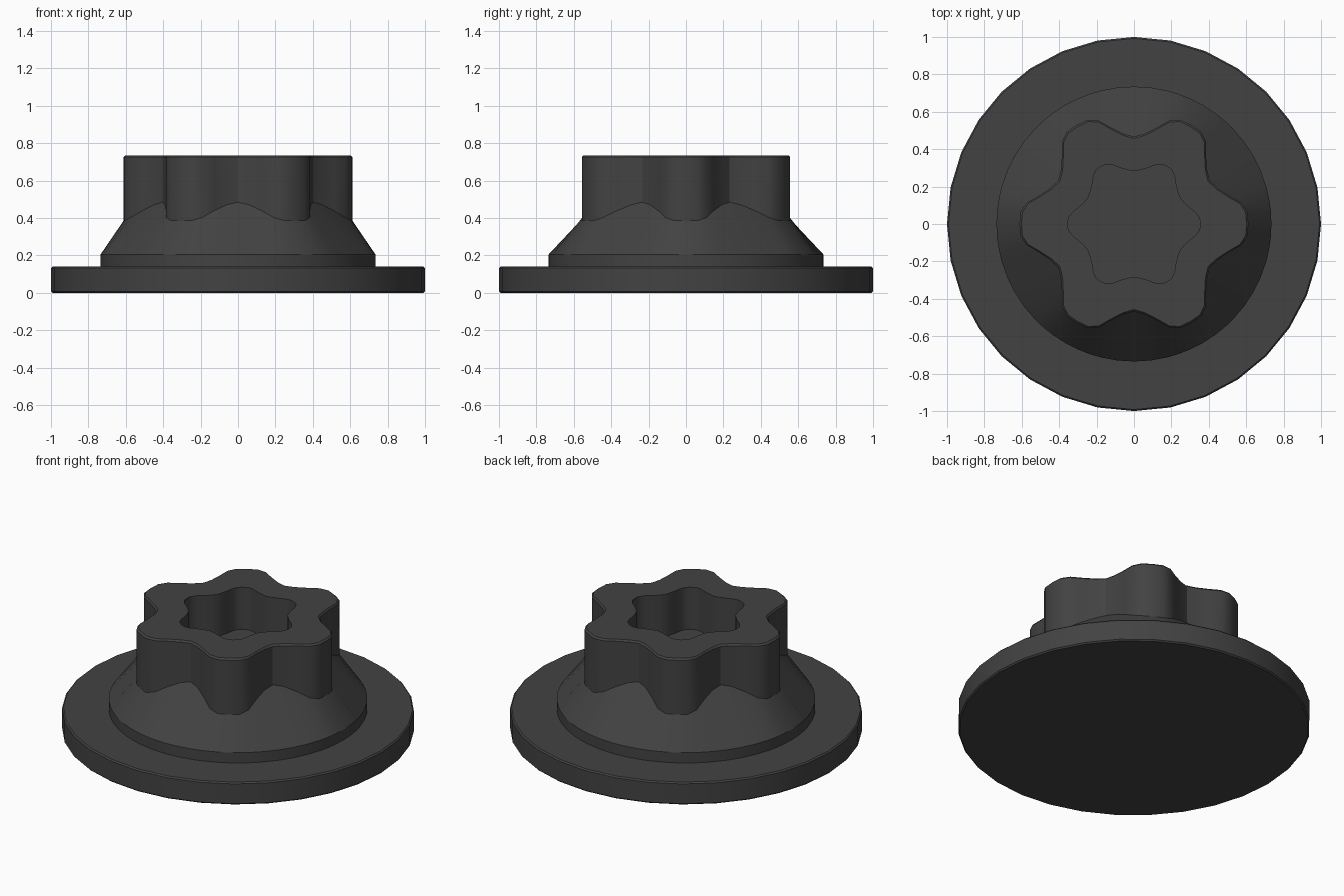
import bpy, bmesh
from math import cos, sin, radians

if "Cube" in bpy.data.objects:
    bpy.data.objects.remove(bpy.data.objects["Cube"])

dark = bpy.data.materials.new("dark_plastic")
dark.diffuse_color = (0.055, 0.055, 0.055, 1)
dark.use_nodes = True
dark.node_tree.nodes["Principled BSDF"].inputs["Base Color"].default_value = dark.diffuse_color


def loft(name, rings):
    """Skin a stack of equal-length rings and cap both ends."""
    bm = bmesh.new()
    loops = [[bm.verts.new(p) for p in ring] for ring in rings]
    n = len(loops[0])
    for a, b in zip(loops, loops[1:]):
        for i in range(n):
            j = (i + 1) % n
            bm.faces.new((a[i], a[j], b[j], b[i]))
    bm.faces.new(loops[0][::-1])
    bm.faces.new(loops[-1])
    bmesh.ops.recalc_face_normals(bm, faces=bm.faces)
    mesh = bpy.data.meshes.new(name)
    bm.to_mesh(mesh)
    bm.free()
    obj = bpy.data.objects.new(name, mesh)
    bpy.context.collection.objects.link(obj)
    mesh.materials.append(dark)
    bpy.ops.object.select_all(action='DESELECT')
    obj.select_set(True)
    bpy.context.view_layer.objects.active = obj
    bpy.ops.object.shade_smooth_by_angle(angle=radians(30))
    return obj


def six_lobes(half):
    """Mirror half a lobe (degrees, radius) and repeat it six times."""
    lobe = [(-a, r) for a, r in half[:0:-1]] + half[:-1]
    return [(radians(60 * k + a), r) for k in range(6) for a, r in lobe]


def ring(polar, z, inset=0.0):
    return [((r - inset) * cos(a), (r - inset) * sin(a),
             z(r) if callable(z) else z) for a, r in polar]


# Flange disc with tiny edge bevels
disc = [(radians(11.25 * i), 1.0) for i in range(32)]
loft("flange", [ring(disc, 0, 0.008), ring(disc, 0.008),
                ring(disc, 0.132), ring(disc, 0.14, 0.008)])

# Six-lobed knob on a flared collar, with a matching blind socket
outer = six_lobes([(0, .612), (6, .61), (11, .586), (16, .535), (23, .488), (30, .467)])
inner = six_lobes([(0, .355), (5, .352), (10, .337), (16, .310), (23, .291), (30, .282)])
base = [(a, 0.735) for a, r in outer]
loft("lobed_knob", [
    ring(base, 0.13),
    ring(base, 0.205),
    ring(outer, lambda r: 0.385 + (0.612 - r) * 0.69),
    ring(outer, 0.725),
    ring(outer, 0.735, 0.01),
    ring(inner, 0.735),
    ring(inner, 0.47),
])
